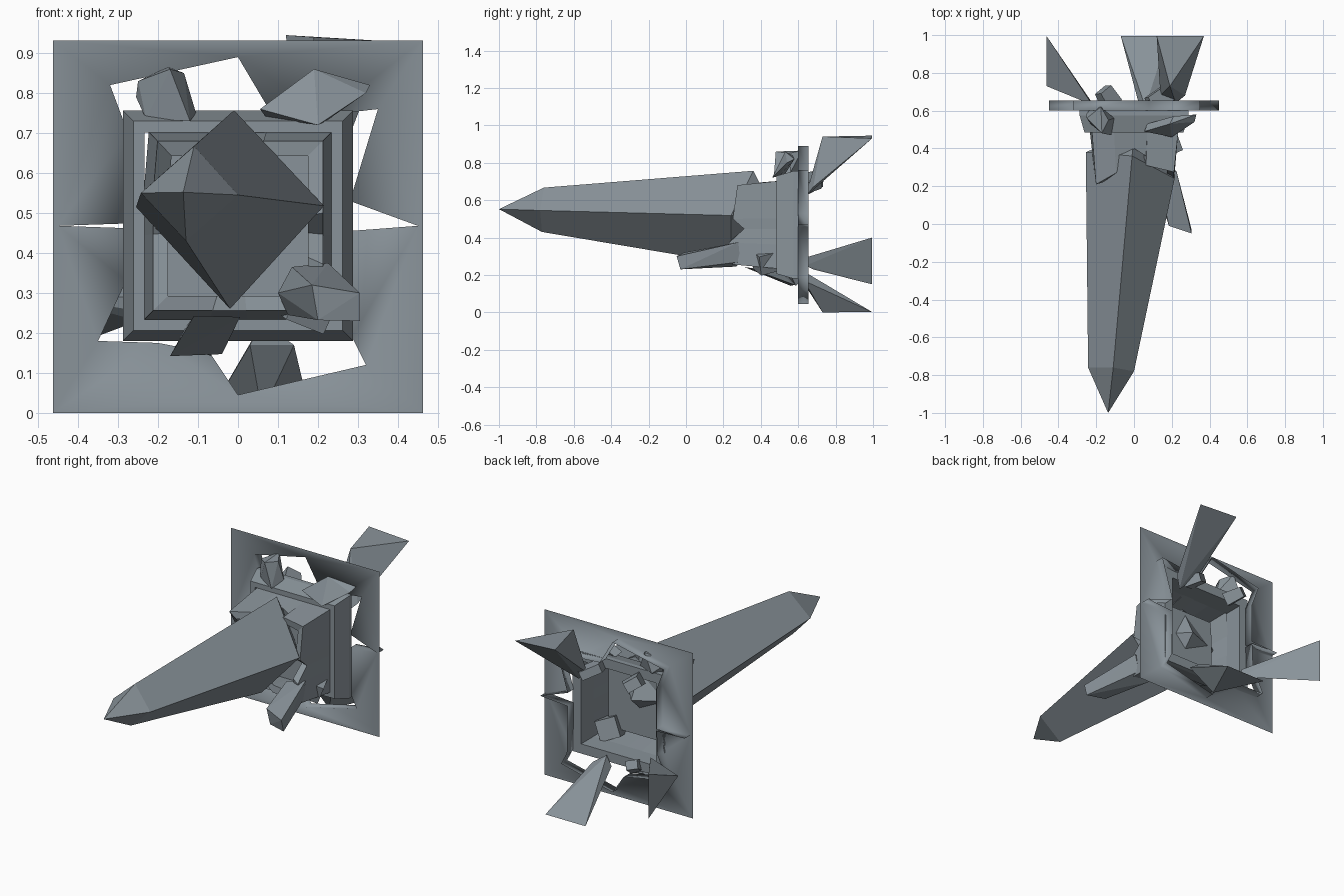
import bpy, bmesh, math
from mathutils import Vector, Euler

if "Cube" in bpy.data.objects:
    bpy.data.objects.remove(bpy.data.objects["Cube"])

mat = bpy.data.materials.new("slate grey")
mat.diffuse_color = (0.25, 0.29, 0.32, 1)
mat.use_nodes = True
mat.node_tree.nodes["Principled BSDF"].inputs["Base Color"].default_value = mat.diffuse_color


def finish(bm, name, smooth=False):
    bmesh.ops.recalc_face_normals(bm, faces=bm.faces)
    me = bpy.data.meshes.new(name)
    bm.to_mesh(me)
    bm.free()
    for p in me.polygons:
        p.use_smooth = smooth
    me.materials.append(mat)
    ob = bpy.data.objects.new(name, me)
    bpy.context.collection.objects.link(ob)
    return ob


def hull(name, pts):
    """Solid rock from the convex hull of a few points."""
    bm = bmesh.new()
    vs = [bm.verts.new(p) for p in pts]
    res = bmesh.ops.convex_hull(bm, input=vs)
    junk = {g for g in res["geom_interior"] + res["geom_unused"]
            if isinstance(g, bmesh.types.BMVert)}
    bmesh.ops.delete(bm, geom=list(junk), context='VERTS')
    bmesh.ops.dissolve_limit(bm, angle_limit=0.03, verts=bm.verts, edges=bm.edges)
    return finish(bm, name)


def chunk(name, centre, size, rot, taper=1.0):
    """Tilted block, narrowed towards its +y end."""
    r = Euler([math.radians(a) for a in rot]).to_matrix()
    pts = []
    for x in (-.5, .5):
        for y in (-.5, .5):
            for z in (-.5, .5):
                t = taper if y > 0 else 1
                pts.append(Vector(centre) + r @ Vector((x * size[0] * t, y * size[1], z * size[2] * t)))
    return hull(name, pts)


def loft(name, loops, cap=None):
    """Skin a sequence of equal-length vertex loops."""
    bm = bmesh.new()
    rings = [[bm.verts.new(p) for p in lp] for lp in loops]
    n = len(rings[0])
    for a, b in zip(rings, rings[1:]):
        for i in range(n):
            j = (i + 1) % n
            bm.faces.new((a[i], a[j], b[j], b[i]))
    if cap:
        bm.faces.new(rings[-1])
    return finish(bm, name)


# wall with a ragged star-shaped hole and a rim folded back behind it
star = [(0, .89), (.08, .755), (.22, .745), (.35, .76), (.28, .53), (.45, .468), (.28, .455),
        (.285, .19), (.32, .12), (0, .045), (-.07, .15), (-.2, .175), (-.35, .18), (-.28, .33),
        (-.275, .462), (-.45, .468), (-.275, .474), (-.275, .7), (-.32, .82)]
bm = bmesh.new()
inner = [bm.verts.new((x, .60, z)) for x, z in star]
outer = [bm.verts.new((x, .60, z)) for x, z in ((-.463, 0), (.463, 0), (.463, .932), (-.463, .932))]
edges = [bm.edges.new((lp[i - 1], lp[i])) for lp in (inner, outer) for i in range(len(lp))]
bmesh.ops.triangle_fill(bm, use_beauty=True, edges=edges)
back = [bm.verts.new((x, .655, z)) for x, z in star]
for i in range(len(star)):
    bm.faces.new((inner[i - 1], inner[i], back[i], back[i - 1]))
finish(bm, "broken_wall", smooth=True)


# stepped frame bulging out of the hole
def square(h, y, zc=.468):
    return [(sx * h, y, zc + sz * h) for sx, sz in ((-1, -1), (1, -1), (1, 1), (-1, 1))]


frame = loft("stepped_frame", [square(.262, .60), square(.288, .60), square(.288, .575), square(.262, .485),
                               square(.234, .485), square(.234, .60), square(.262, .60)])

# cracked casing with a ragged front edge: (x, z, y of the edge)
edge = [(-1, -1, .30), (-.3, -1, .34), (.1, -1, .28), (1, -1, .25), (1, -.45, .23), (1, -.1, .31),
        (1, .15, .25), (1, 1, .275), (.3, 1, .31), (.3, 1, .36), (0, 1, .40), (-.45, 1, .27),
        (-.95, 1, .21), (-1, .4, .30), (-1, -.1, .35)]


def casing(hy, offset):
    return [(x * (hy + offset), 0, .468 + z * (hy + offset)) for x, z, _ in edge]


base = [(x, .50, z) for x, _, z in casing(.235, 0)]
front = [(x, e[2], z) for (x, _, z), e in zip(casing(.212, 0), edge)]
lip = [(x, e[2] + .01, z) for (x, _, z), e in zip(casing(.175, 0), edge)]
floor = [(x, .42, z) for x, _, z in casing(.19, 0)]
loft("cracked_casing", [base, front, lip, floor], cap=True)

# great crystal thrust through the casing
front_ring = [(-.11, -.76, .667), (0, -.78, .545), (-.13, -.77, .43), (-.243, -.76, .55)]
back_ring = [(-.01, .36, .757), (.215, .24, .518), (-.02, .24, .26), (-.255, .38, .515)]
bm = bmesh.new()
a = [bm.verts.new(p) for p in front_ring]
b = [bm.verts.new(p) for p in back_ring]
tip, tail = bm.verts.new((-.137, -1, .552)), bm.verts.new((0, .49, .5))
for i in range(4):
    bm.faces.new((a[i - 1], a[i], b[i], b[i - 1]))
    bm.faces.new((a[i - 1], a[i], tip))
    bm.faces.new((b[i - 1], b[i], tail))
finish(bm, "great_crystal")

# shards flaring out behind the wall
hull("upper_rear_shard", [(.12, .995, .945), (.37, .995, .93), (.19, .73, .94),
                          (.14, .68, .69), (.27, .68, .67), (.22, .64, .62)])
hull("lower_rear_shard", [(-.07, .995, .002), (.18, .995, .002), (.06, .73, 0),
                          (.03, .62, .17), (.06, .62, .225), (.14, .63, .17)])
hull("side_rear_shard", [(-.463, .995, .40), (-.463, .995, .15), (-.463, .73, .29),
                         (-.25, .68, .23), (-.22, .63, .29), (-.22, .64, .25)])

# loose rubble around the frame
hull("upper_left_rubble", [(-.255, .58, .79), (-.23, .53, .735), (-.17, .48, .86), (-.12, .47, .73),
                           (-.135, .55, .85), (-.105, .56, .75), (-.175, .62, .865), (-.22, .62, .76),
                           (-.25, .56, .83)])
hull("upper_right_slab", [(.055, .49, .76), (.19, .53, .86), (.33, .58, .82), (.2, .46, .72),
                          (.07, .53, .74), (.21, .57, .84), (.32, .54, .80), (.22, .50, .73)])
hull("lower_right_block", [(.185, -.01, .32), (.20, .0, .232), (.305, -.05, .30), (.305, -.03, .23),
                           (.10, .25, .30), (.125, .27, .245), (.135, .24, .365), (.225, .28, .375),
                           (.21, .29, .27)])
hull("lower_left_slab", [(-.17, .56, .142), (-.04, .58, .147), (.005, .33, .24), (-.11, .31, .243),
                         (-.13, .50, .215), (-.14, .59, .165), (-.04, .46, .20)])
chunk("inner_block", (.17, .43, .28), (.11, .12, .11), (15, 20, 25))
for name, c, s, r in (("rear_rubble_left", (-.14, .67, .70), (.10, .10, .07), (20, 30, 40)),
                      ("rear_rubble_right", (.13, .66, .70), (.14, .09, .06), (10, 25, 35)),
                      ("lower_rubble", (-.10, .60, .20), (.08, .09, .06), (30, 15, 20))):
    chunk(name, c, s, r, .8)
